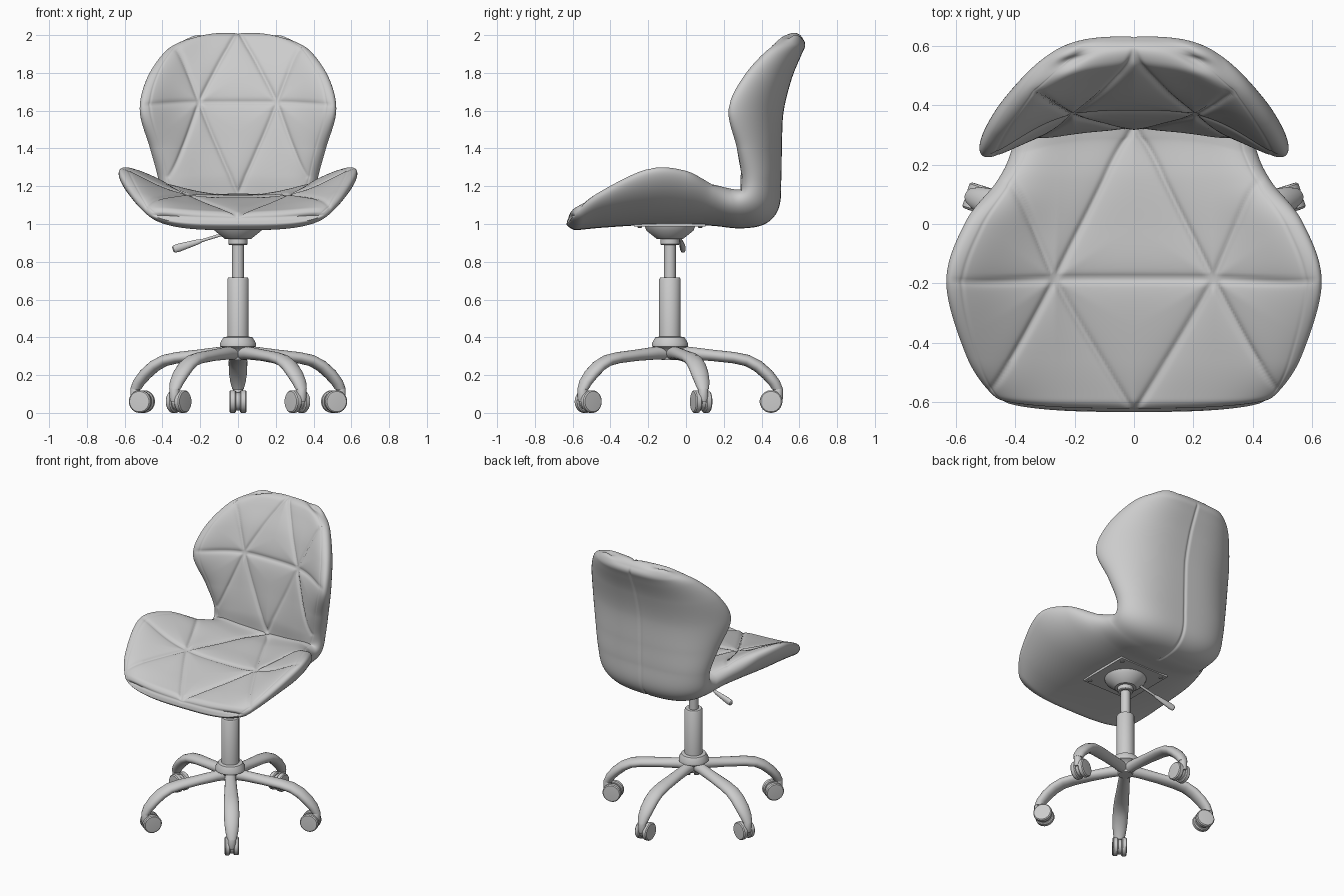
import bpy, bmesh, math
from mathutils import Vector, Matrix

cube = bpy.data.objects.get("Cube")
if cube:
    bpy.data.objects.remove(cube, do_unlink=True)

GREY = (0.6, 0.6, 0.6, 1)
mat = bpy.data.materials.new("soft grey")
mat.use_nodes = True
mat.diffuse_color = GREY
mat.node_tree.nodes["Principled BSDF"].inputs["Base Color"].default_value = GREY


def finish(name, bm, angle):
    """Turn a bmesh into a smooth shaded object."""
    bmesh.ops.recalc_face_normals(bm, faces=bm.faces)
    mesh = bpy.data.meshes.new(name)
    bm.to_mesh(mesh)
    bm.free()
    mesh.materials.append(mat)
    obj = bpy.data.objects.new(name, mesh)
    bpy.context.collection.objects.link(obj)
    bpy.ops.object.select_all(action='DESELECT')
    obj.select_set(True)
    bpy.context.view_layer.objects.active = obj
    bpy.ops.object.shade_smooth_by_angle(angle=math.radians(angle))


def skin(name, rings, matrix=Matrix()):
    """Join closed rings of points with quads and cap both ends."""
    bm = bmesh.new()
    loops = [[bm.verts.new(matrix @ Vector(p)) for p in ring] for ring in rings]
    n = len(loops[0])
    for a, b in zip(loops, loops[1:]):
        for k in range(n):
            bm.faces.new((a[k], a[(k + 1) % n], b[(k + 1) % n], b[k]))
    bm.faces.new(loops[0])
    bm.faces.new(loops[-1])
    finish(name, bm, 35)


def lathe(name, profile, matrix=Matrix(), n=32):
    """Revolve (radius, height) pairs around z."""
    angles = [math.tau * (k + 0.5) / n for k in range(n)]
    skin(name, [[(r * math.cos(a), r * math.sin(a), z) for a in angles]
                for r, z in profile], matrix)


# --- Upholstered shell: one padded sheet from seat front to back top ---
# centre y, centre z, edge x, edge y, edge z, half thickness
STATIONS = [
    (-.63, 1.015, .42, -.60, 1.04, .05),
    (-.60, 1.015, .48, -.57, 1.06, .05),
    (-.45, 1.04, .56, -.45, 1.16, .06),
    (-.20, 1.07, .625, -.20, 1.285, .075),
    (.00, 1.075, .56, .00, 1.275, .08),
    (.15, 1.075, .455, .14, 1.195, .085),
    (.30, 1.065, .405, .24, 1.155, .088),
    (.40, 1.10, .40, .305, 1.165, .09),
    (.41, 1.25, .415, .32, 1.25, .095),
    (.42, 1.40, .455, .285, 1.40, .088),
    (.44, 1.60, .51, .23, 1.60, .077),
    (.49, 1.78, .475, .305, 1.77, .07),
    (.55, 1.91, .38, .435, 1.915, .062),
    (.59, 1.98, .28, .53, 1.975, .056),
    (.605, 2.0, .20, .57, 1.995, .052),
]
# Stitch lines on one half: seat in (x, y), back in (x, z)
SEAT_NODE, BACK_NODE = (.28, -.18), (.22, 1.63)
SEAT_ENDS = [(0, .34), (0, -.63), (.5, -.57), (.45, .16), (.64, -.19), (0, -.18)]
BACK_ENDS = [(0, 2.0), (.36, 1.95), (.39, 1.25), (0, 1.16), (.53, 1.63), (0, 1.63)]


def blend(a, b, c, d, t):
    """Catmull-Rom between b and c."""
    return [q + .5 * t * (r - p + t * (2 * p - 5 * q + 4 * r - s + t * (3 * (q - r) + s - p)))
            for p, q, r, s in zip(a, b, c, d)]


def stitch_distance(p, node, ends):
    a, best = Vector(node), 9
    for e in ends:
        d = Vector(e) - a
        t = max(0, min(1, (p - a).dot(d) / d.length_squared))
        best = min(best, (p - a - d * t).length)
    return best


def build_shell(across=200, curl=3.1):
    last = len(STATIONS) - 1
    rows = []
    for i in range(last):
        a, b, c, d = (STATIONS[max(0, min(last, i + k))] for k in (-1, 0, 1, 2))
        steps = max(6, round(math.dist(b[:2], c[:2]) / .01))
        rows += [(i + k / steps, blend(a, b, c, d, k / steps)) for k in range(steps)]
    rows.append((last, STATIONS[-1]))
    us = [math.sin(math.pi * (j / across - .5)) for j in range(across + 1)]
    # Middle sheet and arc length along its centre
    sheet, arc = [], [0]
    for t, (cy, cz, ex, ey, ez, h) in rows:
        sheet.append([Vector((ex * u, cy + (ey - cy) * abs(u) ** curl,
                              cz + (ez - cz) * abs(u) ** curl)) for u in us])
    for r, s in zip(rows, rows[1:]):
        arc.append(arc[-1] + math.dist(r[1][:2], s[1][:2]))
    # Pad both sides of the sheet and press in the seams
    bm = bmesh.new()
    top, bottom = [], []
    for i, (t, row) in enumerate(rows):
        near = min(arc[i], arc[-1] - arc[i], .05) / .05
        cap = math.sqrt(max(0, 1 - (1 - near) ** 2))
        up, down = [], []
        for j, u in enumerate(us):
            p = sheet[i][j]
            du = sheet[i][min(j + 1, across)] - sheet[i][max(j - 1, 0)]
            dv = sheet[min(i + 1, len(rows) - 1)][j] - sheet[max(i - 1, 0)][j]
            n = du.cross(dv).normalized()
            pad = cap * math.sqrt(max(0, 1 - u ** 6))
            if t < 6.7:
                d = stitch_distance(Vector((abs(p.x), p.y)), SEAT_NODE, SEAT_ENDS)
            else:
                d = stitch_distance(Vector((abs(p.x), p.z)), BACK_NODE, BACK_ENDS)
            groove = .007 * math.exp(-(d / .01) ** 2) + .012 * math.exp(-d / .04) - .003
            piping = .005 * math.exp(-((abs(u) - .96) / .008) ** 2)
            seam = .008 * near * math.exp(-(p.x / .009) ** 2) if t > 5.6 else 0
            up.append(bm.verts.new(p + n * (row[5] - groove - piping) * pad))
            down.append(bm.verts.new(p - n * (row[5] - seam) * pad))
        top.append(up)
        bottom.append(down)
    for grid, flip in ((top, 1), (bottom, -1)):
        for a, b in zip(grid, grid[1:]):
            for j in range(across):
                bm.faces.new((a[j], a[j + 1], b[j + 1], b[j])[::flip])
    bmesh.ops.remove_doubles(bm, verts=bm.verts, dist=1e-5)
    finish("padded_seat_shell", bm, 80)


build_shell()

# --- Column, hub and seat mount ---
BASE = Matrix.Translation((0, -.085, 0))
lathe("base_hub", [(.045, .28), (.055, .32), (.07, .34), (.095, .352), (.095, .37),
                   (.078, .4), (.05, .405)], BASE)
lathe("outer_column", [(.057, .38), (.057, .708), (.052, .716)], BASE)
lathe("gas_piston", [(.031, .7), (.031, .95)], BASE)
lathe("piston_collar", [(.046, .888), (.05, .893), (.05, .92), (.046, .925)], BASE)
lathe("mount_cone", [(.068, .92), (.075, .925), (.125, .965), (.135, .99)], BASE)
lathe("mount_plate", [(.268, .986), (.268, 1.01)], BASE, n=4)
for sx in (-1, 1):
    for sy in (-1, 1):
        lathe("plate_bolt", [(.01, .98), (.013, .983), (.013, .99)],
              BASE @ Matrix.Translation((.16 * sx, .16 * sy, 0)), n=12)

# --- Height lever, pointing to the model's right ---
start, tip = Vector((-.04, -.04, .958)), Vector((-.345, -.015, .865))
aim = Matrix.Translation(start) @ (tip - start).to_track_quat('Z', 'Y').to_matrix().to_4x4()
length = (tip - start).length
lathe("lever_rod", [(.008, 0), (.008, length * .6)], aim, n=12)
lathe("lever_handle", [(.009, length * .5), (.014, length * .58), (.022, length * .9),
                       (.02, length * .98), (.012, length)],
      aim @ Matrix.Diagonal((.7, 1, 1, 1)), n=16)

# --- Five legs with twin wheel casters ---
# radius, height, half width, half depth, slope angle in degrees
LEG = [(.03, .318, .034, .036, 0), (.10, .316, .036, .034, -5), (.22, .305, .041, .03, -5),
       (.34, .292, .047, .03, -8), (.41, .277, .049, .031, -20), (.465, .248, .049, .032, -38),
       (.515, .205, .047, .032, -50), (.553, .16, .04, .03, -65), (.57, .125, .03, .028, -85)]
WHEEL = [(.04, -.018), (.054, -.017), (.06, -.011), (.06, .011), (.054, .017), (.04, .018)]
for k in range(5):
    turn = BASE @ Matrix.Rotation(math.radians(18 + 72 * k), 4, 'Z')
    rings = []
    for r, z, w, h, slope in LEG:
        s = math.radians(slope)
        ring = []
        for a in range(20):
            c, n = math.cos(math.tau * a / 20) * w, math.sin(math.tau * a / 20) * h
            ring.append((r - n * math.sin(s), c, z + n * math.cos(s)))
        rings.append(ring)
    skin("leg", rings, turn)
    lathe("caster_stem", [(.022, .06), (.026, .075), (.026, .128), (.02, .14)],
          turn @ Matrix.Translation((.572, 0, 0)), n=20)
    axle = turn @ Matrix.Translation((.535, 0, .06)) @ Matrix.Rotation(math.pi / 2, 4, 'X')
    lathe("caster_body", [(.048, -.014), (.048, .014)], axle, n=24)
    for side in (-1, 1):
        lathe("caster_wheel", WHEEL, axle @ Matrix.Translation((0, 0, .028 * side)), n=28)
